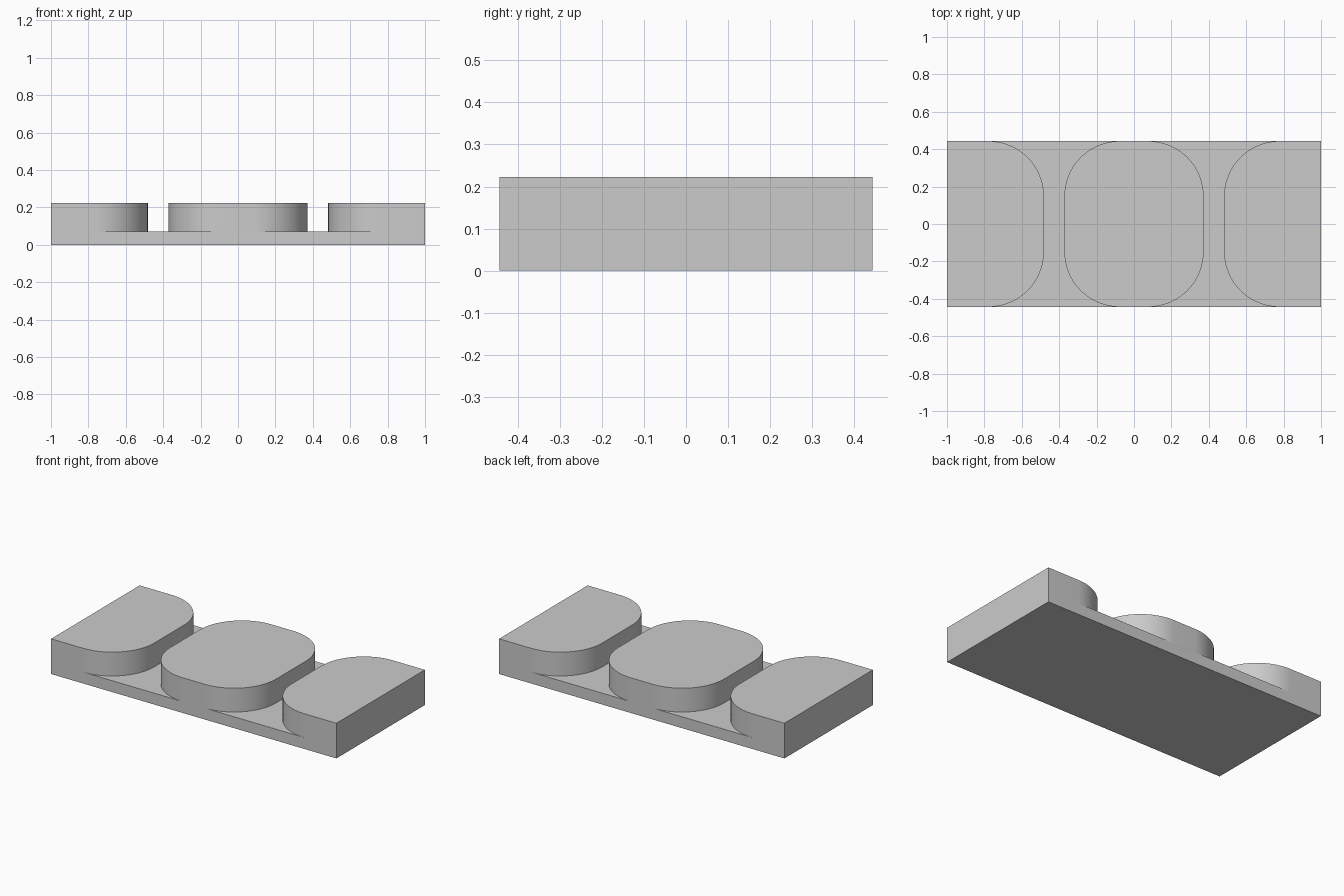
import bpy
import bmesh
from math import sin, cos, pi

cube = bpy.data.objects.get("Cube")
if cube:
    bpy.data.objects.remove(cube, do_unlink=True)

HALF_Y = 0.443      # half depth of the block
TOP = 0.223         # height of the pads
FLOOR = 0.072       # height of the channel floors
PAD_X = 0.372       # half width of the middle pad
END_X = 0.482       # inner edge of the end pads
R = 0.295           # corner radius of the pads
STEPS = 24

grey = bpy.data.materials.new("plain grey")
grey.use_nodes = True
grey.diffuse_color = (0.6, 0.6, 0.6, 1)
grey.node_tree.nodes["Principled BSDF"].inputs["Base Color"].default_value = (0.6, 0.6, 0.6, 1)


def prism(name, outline, z0, z1):
    """Extrude a flat outline from z0 to z1."""
    bm = bmesh.new()
    face = bm.faces.new([bm.verts.new((x, y, z0)) for x, y in outline])
    ext = bmesh.ops.extrude_face_region(bm, geom=[face])
    verts = [v for v in ext["geom"] if isinstance(v, bmesh.types.BMVert)]
    bmesh.ops.translate(bm, verts=verts, vec=(0, 0, z1 - z0))
    bmesh.ops.recalc_face_normals(bm, faces=bm.faces)
    mesh = bpy.data.meshes.new(name)
    bm.to_mesh(mesh)
    bm.free()
    mesh.materials.append(grey)
    obj = bpy.data.objects.new(name, mesh)
    bpy.context.collection.objects.link(obj)
    return obj


def pad_edge(edge_x, side):
    """Rounded pad flank from back to front, bulging towards side."""
    arc = [(edge_x - side * R * (1 - sin(a)), HALF_Y - R * (1 - cos(a)))
           for a in (pi / 2 * i / STEPS for i in range(STEPS + 1))]
    back = [(arc[0][0], HALF_Y + 0.1)] + arc
    return back + [(x, -y) for x, y in reversed(back)]


# Solid block
block = prism("padded_block", [(-1, -HALF_Y), (1, -HALF_Y), (1, HALF_Y), (-1, HALF_Y)], 0, TOP)

# Flared channels that separate the three pads
channel = pad_edge(PAD_X, 1) + pad_edge(END_X, -1)[::-1]
for name, s in (("left_channel_cutter", 1), ("right_channel_cutter", -1)):
    cutter = prism(name, [(s * x, y) for x, y in channel], FLOOR, TOP + 0.1)
    cutter.hide_render = True
    cutter.hide_viewport = True
    cut = block.modifiers.new(name, 'BOOLEAN')
    cut.operation = 'DIFFERENCE'
    cut.solver = 'EXACT'
    cut.object = cutter

# Apply the cuts, then smooth the rounded flanks
bpy.context.view_layer.update()
graph = bpy.context.evaluated_depsgraph_get()
carved = bpy.data.meshes.new_from_object(block.evaluated_get(graph))
block.modifiers.clear()
block.data = carved
for obj in [o for o in bpy.data.objects if o.name.endswith("channel_cutter")]:
    bpy.data.objects.remove(obj, do_unlink=True)

bpy.ops.object.select_all(action='DESELECT')
block.select_set(True)
bpy.context.view_layer.objects.active = block
bpy.ops.object.shade_smooth_by_angle(angle=pi / 6)
